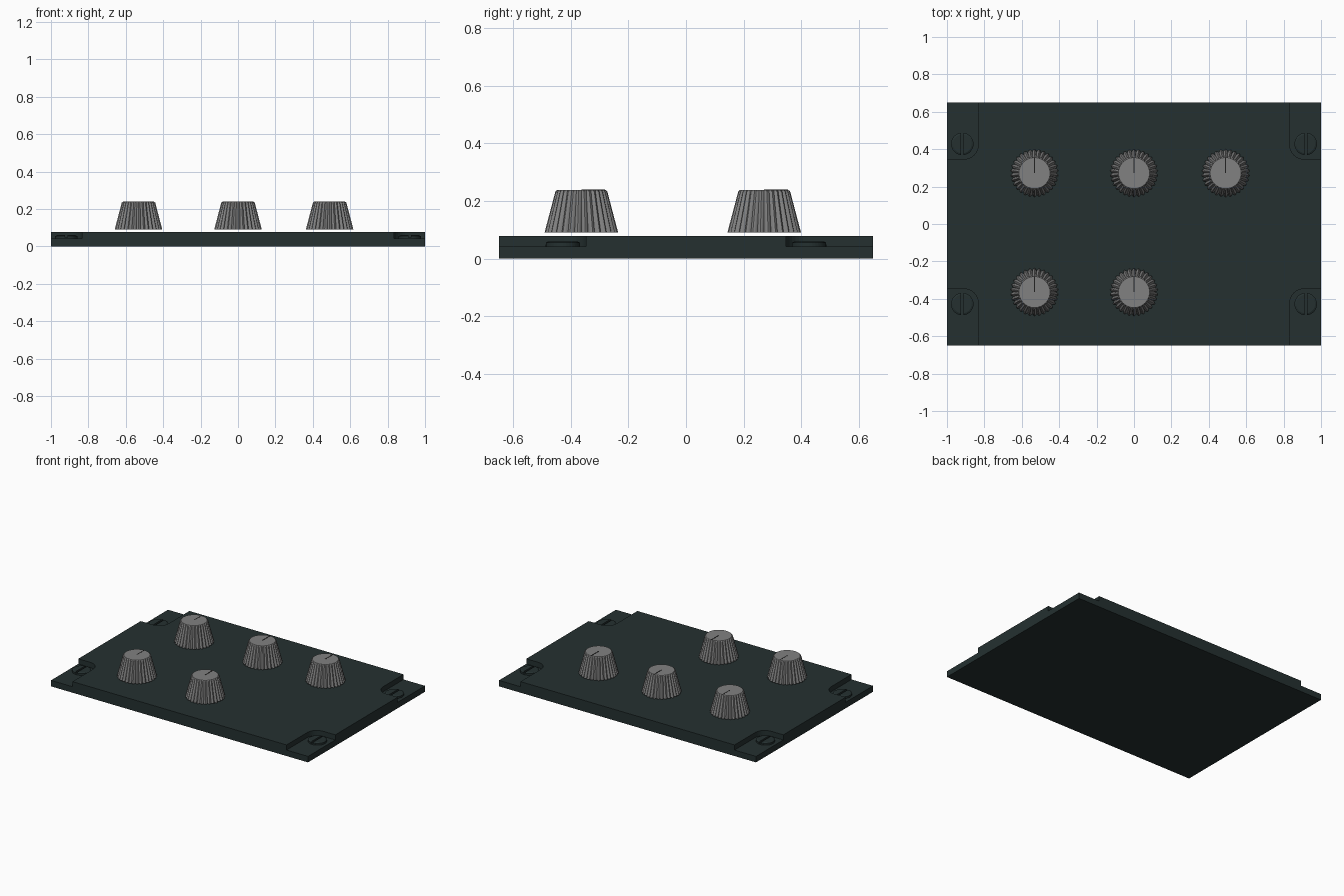
import bpy, bmesh, math

if "Cube" in bpy.data.objects:
    bpy.data.objects.remove(bpy.data.objects["Cube"])

def material(name, rgb):
    m = bpy.data.materials.new(name)
    m.diffuse_color = (*rgb, 1)
    m.use_nodes = True
    m.node_tree.nodes["Principled BSDF"].inputs["Base Color"].default_value = m.diffuse_color
    return m

PANEL = material("dark green grey", (0.018, 0.030, 0.030))
KNOB = material("mid grey", (0.22, 0.22, 0.22))
MARK = material("near black", (0.015, 0.015, 0.015))

def finish(bm, name, mat, loc=(0, 0, 0), smooth=None):
    bmesh.ops.remove_doubles(bm, verts=bm.verts, dist=1e-5)
    bmesh.ops.recalc_face_normals(bm, faces=bm.faces)
    me = bpy.data.meshes.new(name)
    bm.to_mesh(me)
    bm.free()
    me.materials.append(mat)
    ob = bpy.data.objects.new(name, me)
    ob.location = loc
    bpy.context.collection.objects.link(ob)
    if smooth:
        bpy.ops.object.select_all(action='DESELECT')
        ob.select_set(True)
        bpy.context.view_layer.objects.active = ob
        bpy.ops.object.shade_smooth_by_angle(angle=math.radians(smooth))
    return ob

def face(bm, pts):
    return bm.faces.new([bm.verts.new(p) for p in pts])

# Panel with four stepped, rounded corner recesses
X, Y, NX, NY, LEDGE, TOP, R = 1.0, 0.65, 0.833, 0.347, 0.042, 0.078, 0.075
bm = bmesh.new()
arc = [(NX + R - R * math.sin(a), NY + R - R * math.cos(a))
       for a in [i * math.pi / 16 for i in range(9)]]
notch = [(X, NY)] + arc + [(NX, Y)]          # from side edge to back edge
outline = []
for sx, sy in ((1, 1), (-1, 1), (-1, -1), (1, -1)):
    pts = [(sx * x, sy * y) for x, y in notch]
    face(bm, [(x, y, LEDGE) for x, y in pts] + [(sx * X, sy * Y, LEDGE)])
    for (x0, y0), (x1, y1) in zip(pts, pts[1:]):
        face(bm, [(x0, y0, LEDGE), (x1, y1, LEDGE), (x1, y1, TOP), (x0, y0, TOP)])
    outline += pts if sx * sy > 0 else pts[::-1]
face(bm, [(x, y, TOP) for x, y in outline])
face(bm, [(-X, -Y, 0), (X, -Y, 0), (X, Y, 0), (-X, Y, 0)])

def stepped(full, inner):
    return [(-full, 0), (full, 0), (full, LEDGE), (inner, LEDGE),
            (inner, TOP), (-inner, TOP), (-inner, LEDGE), (-full, LEDGE)]
for s in (1, -1):
    face(bm, [(u, s * Y, z) for u, z in stepped(X, NX)])
    face(bm, [(s * X, u, z) for u, z in stepped(Y, NY)])
finish(bm, "panel", PANEL)

# Slotted screw heads: a base disc and two half-round lands
def screw(x, y):
    bm = bmesh.new()
    N, r, slot = 32, 0.06, 0.007
    rings = [[(r * math.cos(2 * math.pi * i / N), r * math.sin(2 * math.pi * i / N), z)
              for i in range(N)] for z in (0, 0.006)]
    face(bm, rings[1])
    for i in range(N):
        j = (i + 1) % N
        face(bm, [rings[0][i], rings[0][j], rings[1][j], rings[1][i]])
    for s in (1, -1):
        levels = []
        for rad, z in ((r, 0.006), (r, 0.013), (0.05, 0.018)):
            a = math.acos(slot / rad)
            levels.append([(s * rad * math.cos(-a + 2 * a * i / 16),
                            rad * math.sin(-a + 2 * a * i / 16), z) for i in range(17)])
        for lo, hi in zip(levels, levels[1:]):
            for i in range(17):
                j = (i + 1) % 17
                face(bm, [lo[i], lo[j], hi[j], hi[i]])
        face(bm, levels[-1])
    finish(bm, "screw", PANEL, (x, y, LEDGE))

for sx in (1, -1):
    for sy in (1, -1):
        screw(sx * 0.918, sy * 0.428)

# Fluted tapered knobs with a fine pointer line
def knob(x, y):
    bm = bmesh.new()
    flutes, per = 30, 6
    n = flutes * per
    rings = []
    for r, depth, z in ((0.128, 0.014, 0.09), (0.090, 0.007, 0.234), (0.083, 0, 0.239)):
        ring = []
        for i in range(n):
            a = 2 * math.pi * i / n
            rr = r - depth * (1 - abs(math.sin(math.pi * i / per)))
            ring.append(bm.verts.new((rr * math.cos(a), rr * math.sin(a), z)))
        rings.append(ring)
    for lo, hi in zip(rings, rings[1:]):
        for i in range(n):
            j = (i + 1) % n
            bm.faces.new((lo[i], lo[j], hi[j], hi[i]))
    bm.faces.new(rings[0][::-1])
    bm.faces.new(rings[-1])
    finish(bm, "knob", KNOB, (x, y, 0), 35)

    bm = bmesh.new()
    bmesh.ops.create_cube(bm, size=1)
    for v in bm.verts:
        v.co = (v.co.x * 0.006, v.co.y * 0.083 + 0.0415, v.co.z * 0.002)
    finish(bm, "pointer_line", MARK, (x, y, 0.239))

for x, y in ((-0.532, 0.272), (0, 0.272), (0.49, 0.272), (-0.532, -0.364), (0, -0.364)):
    knob(x, y)
